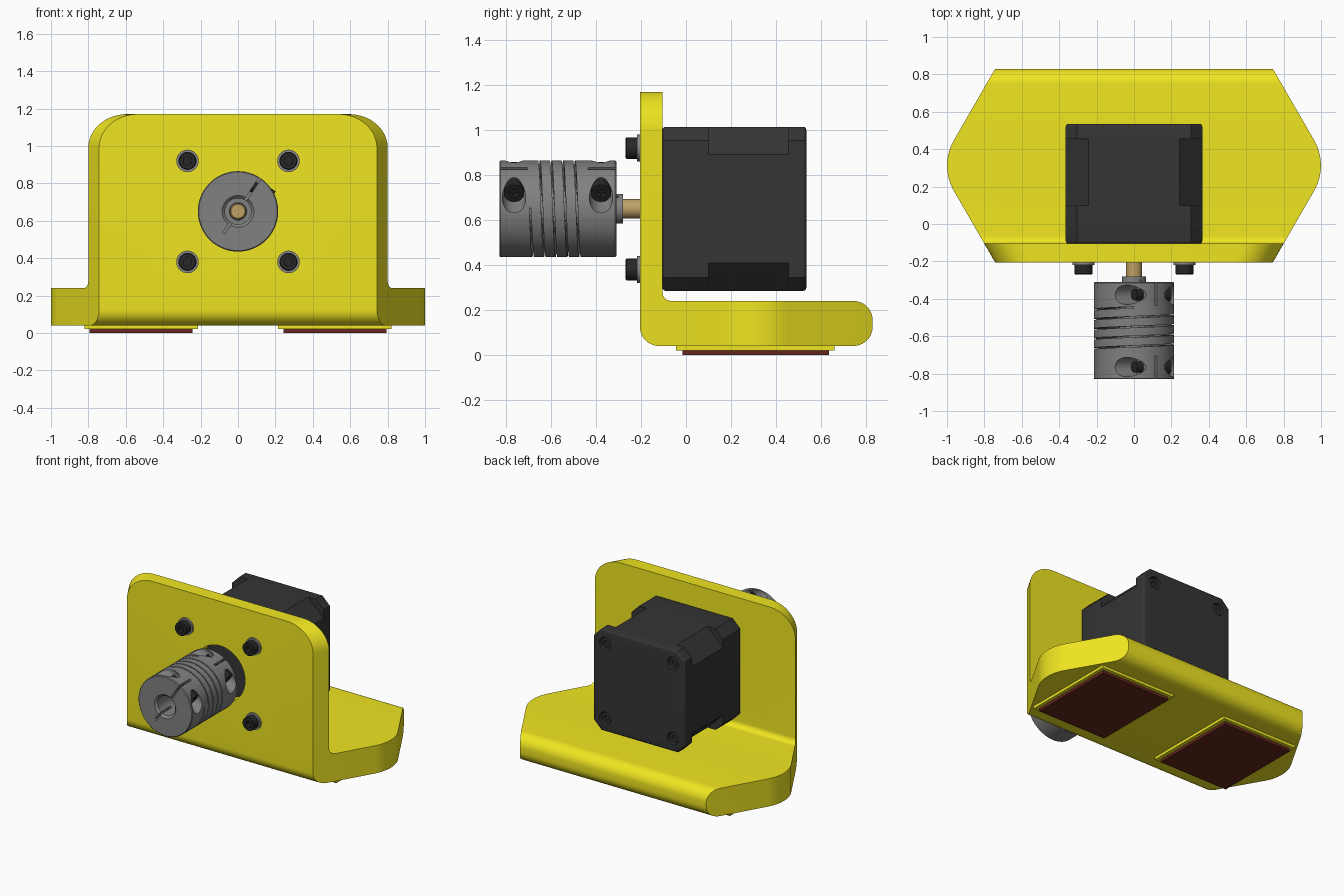
import bpy, bmesh, math
from mathutils import Vector

if "Cube" in bpy.data.objects:
    bpy.data.objects.remove(bpy.data.objects["Cube"])

CZ = 0.65  # height of the motor axis


def mat(name, rgb):
    m = bpy.data.materials.new(name)
    m.diffuse_color = (*rgb, 1)
    m.use_nodes = True
    m.node_tree.nodes["Principled BSDF"].inputs["Base Color"].default_value = m.diffuse_color
    return m


YELLOW = mat("yellow", (0.87, 0.79, 0.015))
DARK = mat("charcoal", (0.035, 0.035, 0.035))
BLACK = mat("black_steel", (0.02, 0.02, 0.02))
BROWN = mat("brown_rubber", (0.13, 0.02, 0.013))
BRASS = mat("brass", (0.52, 0.36, 0.13))
STEEL = mat("steel", (0.25, 0.25, 0.25))


def finish(name, bm, m=None):
    bmesh.ops.recalc_face_normals(bm, faces=bm.faces)
    me = bpy.data.meshes.new(name)
    bm.to_mesh(me)
    bm.free()
    ob = bpy.data.objects.new(name, me)
    bpy.context.collection.objects.link(ob)
    if m:
        me.materials.append(m)
    return ob


def activate(ob):
    bpy.ops.object.select_all(action='DESELECT')
    ob.select_set(True)
    bpy.context.view_layer.objects.active = ob


def smooth(ob, deg=30):
    activate(ob)
    bpy.ops.object.shade_smooth_by_angle(angle=math.radians(deg))
    return ob


def boolean(ob, cutter, op='DIFFERENCE'):
    md = ob.modifiers.new("cut", 'BOOLEAN')
    md.operation, md.solver, md.object = op, 'EXACT', cutter
    activate(ob)
    bpy.ops.object.modifier_apply(modifier=md.name)
    bpy.data.objects.remove(cutter)


def fillet(pts, n=10):
    """Round each (u, v, radius) corner of a polygon."""
    out = []
    for i, (u, v, r) in enumerate(pts):
        p = Vector((u, v))
        if r == 0:
            out.append((u, v))
            continue
        a = (Vector(pts[i - 1][:2]) - p).normalized()
        b = (Vector(pts[(i + 1) % len(pts)][:2]) - p).normalized()
        half = a.angle(b) / 2
        c = p + (a + b).normalized() * r / math.sin(half)
        d0 = p + a * r / math.tan(half) - c
        d1 = p + b * r / math.tan(half) - c
        sweep = math.pi - 2 * half
        for k in range(n + 1):
            t = k / n
            q = (d0 * math.sin((1 - t) * sweep) + d1 * math.sin(t * sweep)) / math.sin(sweep)
            out.append(tuple(c + q))
    return out


def prism(name, pts, axis, a, b, m=None):
    bm = bmesh.new()
    place = {'x': lambda u, v, t: (t, u, v), 'y': lambda u, v, t: (u, t, v),
             'z': lambda u, v, t: (u, v, t)}[axis]
    lo, hi = ([bm.verts.new(place(u, v, t)) for u, v in pts] for t in (a, b))
    bm.faces.new(lo)
    bm.faces.new(hi)
    for i in range(len(pts)):
        j = (i + 1) % len(pts)
        bm.faces.new((lo[i], lo[j], hi[j], hi[i]))
    return finish(name, bm, m)


def rod(name, r, p0, p1, m=None, n=32, bevel=0):
    p0, p1 = Vector(p0), Vector(p1)
    bm = bmesh.new()
    bmesh.ops.create_cone(bm, cap_ends=True, segments=n, radius1=r, radius2=r, depth=(p1 - p0).length)
    if bevel:
        caps = [e for e in bm.edges if abs(e.verts[0].co.z - e.verts[1].co.z) < 1e-5]
        bmesh.ops.bevel(bm, geom=caps, offset=bevel, segments=1, affect='EDGES')
    bm.transform((p1 - p0).to_track_quat('Z', 'Y').to_matrix().to_4x4())
    bmesh.ops.translate(bm, verts=bm.verts, vec=(p0 + p1) / 2)
    ob = finish(name, bm, m)
    return smooth(ob) if m else ob


# Bracket: L profile trimmed by a stretched hexagon outline
ell = fillet([(-0.205, 0.04, 0.085), (0.83, 0.04, 0.085), (0.83, 0.24, 0.085),
              (-0.105, 0.24, 0.04), (-0.105, 1.17, 0), (-0.205, 1.17, 0)])
bracket = prism("bracket", ell, 'x', -1.2, 1.2, YELLOW)
mid, half, k = 0.3125, 0.5185, 0.577
W = 0.742
hexa = fillet([(W, mid - half, 0), (W + half * k, mid, 0.27), (W, mid + half, 0),
               (-W, mid + half, 0), (-W - half * k, mid, 0.27), (-W, mid - half, 0)], 14)
boolean(bracket, prism("outline_cutter", hexa, 'z', -0.5, 2), 'INTERSECT')
bm = bmesh.new()
bm.from_mesh(bracket.data)
bmesh.ops.dissolve_limit(bm, angle_limit=0.005, verts=bm.verts, edges=bm.edges)
corners = [e for e in bm.edges if all(v.co.z > 1.16 for v in e.verts)
           and abs(e.verts[0].co.y - e.verts[1].co.y) > 0.05]
bmesh.ops.bevel(bm, geom=corners, offset=0.18, segments=14, profile=0.5, affect='EDGES')
bm.to_mesh(bracket.data)
bm.free()
boolean(bracket, rod("pilot_hole", 0.2, (0, -0.4, CZ), (0, 0, CZ), n=64))
smooth(bracket, 25)


def rect(x0, y0, x1, y1):
    return [(x0, y0), (x1, y0), (x1, y1), (x0, y1)]


# Feet: raised pad seats with rubber pads
for s, side in ((-1, "left"), (1, "right")):
    prism(side + "_pad_seat", rect(s * 0.215, -0.045, s * 0.82, 0.66), 'z', 0.02, 0.045, YELLOW)
    prism(side + "_rubber_pad", rect(s * 0.243, -0.015, s * 0.795, 0.635), 'z', 0, 0.022, BROWN)


def octagon(c, h=0.365):
    d = h - c
    return [(x, z + CZ) for x, z in ((h, -d), (h, d), (d, h), (-d, h), (-h, d), (-h, -d), (-d, -h), (d, -h))]


# Motor: two end caps around a more deeply chamfered core
prism("motor_core", octagon(0.123), 'y', 0.09, 0.465, DARK)
front_cap = prism("motor_front_cap", octagon(0.06), 'y', -0.105, 0.10, DARK)
rear_cap = prism("motor_rear_cap", octagon(0.06), 'y', 0.455, 0.535, DARK)
for cap, end in ((front_cap, -0.105), (rear_cap, 0.535)):
    bm = bmesh.new()
    bm.from_mesh(cap.data)
    rim = [e for e in bm.edges if all(abs(v.co.y - end) < 1e-4 for v in e.verts)]
    bmesh.ops.bevel(bm, geom=rim, offset=0.014, segments=3, profile=0.5, affect='EDGES')
    bm.to_mesh(cap.data)
    bm.free()
rod("motor_pilot", 0.19, (0, -0.14, CZ), (0, -0.10, CZ), DARK, 64)
rod("motor_shaft", 0.043, (0, -0.52, CZ), (0, -0.10, CZ), BRASS, 32, 0.006)

# Mounting screws in front, recessed screws behind
for i in (-1, 1):
    for j in (-1, 1):
        x, z = 0.27 * i, CZ + 0.27 * j
        rod("washer", 0.06, (x, -0.218, z), (x, -0.2, z), STEEL)
        head = rod("mounting_screw", 0.048, (x, -0.27, z), (x, -0.21, z), BLACK, 32, 0.005)
        boolean(head, rod("socket", 0.026, (x, -0.3, z), (x, -0.235, z), n=6))
        boolean(rear_cap, rod("recess", 0.045, (x, 0.495, z), (x, 0.6, z)))
        head = rod("rear_screw", 0.036, (x, 0.49, z), (x, 0.52, z), DARK)
        boolean(head, rod("socket", 0.02, (x, 0.503, z), (x, 0.6, z), n=6))
smooth(rear_cap)
smooth(front_cap)

# Coupling body: lathed ring with stepped bore and rear hub
profile = [(0.085, -0.83), (0.21, -0.83), (0.215, -0.825), (0.215, -0.315), (0.21, -0.31),
           (0.065, -0.31), (0.065, -0.28), (0.046, -0.28), (0.046, -0.5), (0.07, -0.5), (0.07, -0.815)]
bm = bmesh.new()
N = 72
rings = [[bm.verts.new((r * math.cos(a), y, CZ + r * math.sin(a))) for r, y in profile]
         for a in (2 * math.pi * i / N for i in range(N))]
for i in range(N):
    a, b = rings[i], rings[(i + 1) % N]
    for j in range(len(profile)):
        q = (j + 1) % len(profile)
        bm.faces.new((a[j], a[q], b[q], b[j]))
coupling = finish("flexible_coupling", bm, mat("grey_metal", (0.22, 0.22, 0.22)))

# Helical flexure cut
bm = bmesh.new()
turns, pitch, steps = 4.75, 0.052, 300
prev = None
for i in range(steps + 1):
    t = turns * i / steps
    a, y = -2 * math.pi * t + 0.013, -0.693 + pitch * t
    sec = [bm.verts.new((r * math.cos(a), y + d, CZ + r * math.sin(a)))
           for r, d in ((0.11, -0.004), (0.24, -0.004), (0.24, 0.004), (0.11, 0.004))]
    if prev:
        for j in range(4):
            q = (j + 1) % 4
            bm.faces.new((prev[j], prev[q], sec[q], sec[j]))
    if i in (0, steps):
        bm.faces.new(sec)
    prev = sec
boolean(coupling, finish("helix_cutter", bm))

# Clamp slits and cross screws at both coupling ends
S, T = Vector((0.55, 0.835)), Vector((0.835, -0.55))


def at(s, t, y):
    p = S * s + T * t
    return (p.x, y, CZ + p.y)


for y0, y1, yc in ((-0.85, -0.705, -0.765), (-0.435, -0.3, -0.378)):
    for s0, s1 in ((0.056, 0.25), (-0.14, -0.056)):
        quad = [(at(s, h, 0)[0], at(s, h, 0)[2]) for s, h in ((s0, -0.007), (s1, -0.007), (s1, 0.007), (s0, 0.007))]
        boolean(coupling, prism("slit_cutter", quad, 'y', y0, y1))
    for d in (-1, 1):
        boolean(coupling, rod("clamp_hole", 0.052, at(0.155, d * 0.06, yc), at(0.155, d * 0.35, yc)))
    head = rod("clamp_screw_head", 0.045, at(0.155, 0.055, yc), at(0.155, 0.11, yc), BLACK)
    boolean(head, rod("socket", 0.024, at(0.155, 0.08, yc), at(0.155, 0.2, yc), n=6))
    rod("clamp_screw_end", 0.03, at(0.155, -0.1, yc), at(0.155, 0.06, yc), BLACK)
smooth(coupling)
